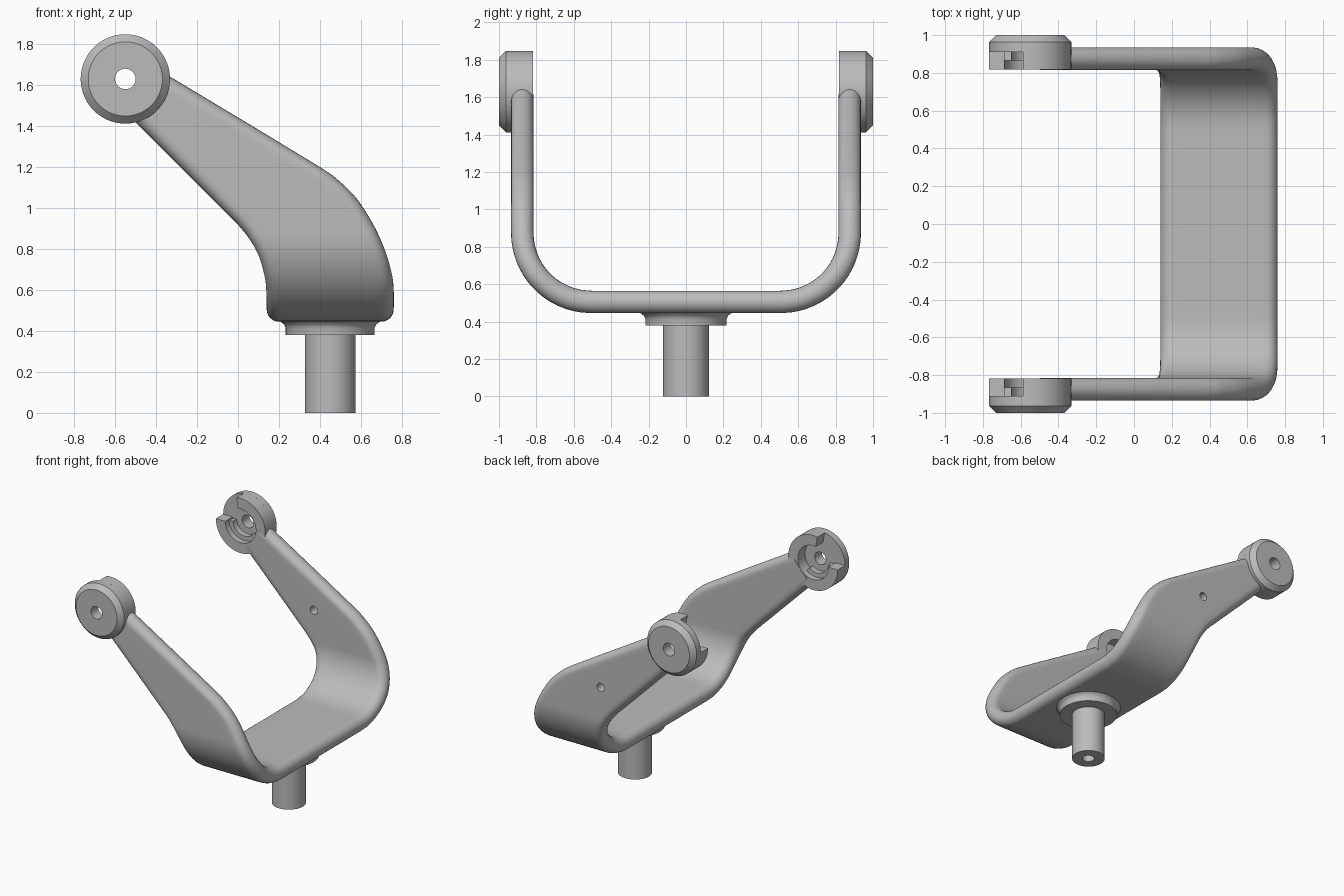
import bpy, bmesh, math
from mathutils import Vector

cube = bpy.data.objects.get("Cube")
if cube:
    bpy.data.objects.remove(cube, do_unlink=True)

GREY = (0.5, 0.5, 0.5, 1.0)
mat = bpy.data.materials.new("plain grey")
mat.use_nodes = True
mat.diffuse_color = GREY
bsdf = next(n for n in mat.node_tree.nodes if n.type == 'BSDF_PRINCIPLED')
bsdf.inputs["Base Color"].default_value = GREY
bsdf.inputs["Roughness"].default_value = 0.6


def finish(name, bm):
    bmesh.ops.remove_doubles(bm, verts=bm.verts, dist=1e-5)
    bmesh.ops.recalc_face_normals(bm, faces=bm.faces)
    me = bpy.data.meshes.new(name)
    bm.to_mesh(me)
    bm.free()
    me.materials.append(mat)
    ob = bpy.data.objects.new(name, me)
    bpy.context.collection.objects.link(ob)
    return ob


def smooth(ob):
    bpy.ops.object.select_all(action='DESELECT')
    ob.select_set(True)
    bpy.context.view_layer.objects.active = ob
    bpy.ops.object.shade_smooth_by_angle(angle=math.radians(32))


def skin(bm, rings, wrap):
    """Join successive closed rings of points with faces."""
    vs = [[bm.verts.new(p) for p in ring] for ring in rings]
    n = len(vs[0])
    for i in range(len(vs) if wrap else len(vs) - 1):
        a, b = vs[i], vs[(i + 1) % len(vs)]
        for j in range(n):
            k = (j + 1) % n
            bm.faces.new((a[j], a[k], b[k], b[j]))
    if not wrap:
        bm.faces.new(vs[0])
        bm.faces.new(vs[-1])


def lathe(bm, profile, place, start=0, end=360, steps=72):
    """Turn a closed (radius, height) profile through an angle range."""
    full = end - start == 360
    count = steps if full else steps + 1
    rings = []
    for i in range(count):
        a = math.radians(start + (end - start) * i / steps)
        rings.append([place(r * math.cos(a), r * math.sin(a), h) for r, h in profile])
    skin(bm, rings, full)


# U-shaped centre line of the yoke
HALF, BEND, BASE, R = 0.505, 0.37, 0.505, 0.06
ARC_END = HALF + BEND * math.pi / 2


def s_of_z(z):
    if z >= BASE + BEND:
        return ARC_END + z - BASE - BEND
    return HALF + BEND * math.acos(max(-1, min(1, (BASE + BEND - z) / BEND)))


def bend(x, s, n):
    """Fold a flat strip point into the U, offset by n to the outside."""
    sign, s = (1 if s >= 0 else -1), abs(s)
    if s <= HALF:
        return Vector((x, sign * s, BASE - n))
    if s <= ARC_END:
        t = (s - HALF) / BEND
        rad = BEND + n
        return Vector((x, sign * (HALF + rad * math.sin(t)), BASE + BEND - rad * math.cos(t)))
    return Vector((x, sign * (HALF + BEND + n), BASE + BEND + s - ARC_END))


# Matching points on the two edges of the arm: x, z, x, z
RIBS = [(.14, .505, .76, .505), (.138, .60, .76, .60), (.127, .68, .748, .69),
        (.10, .77, .715, .80), (.055, .85, .66, .92), (.0, .918, .58, 1.045),
        (-.05, .968, .49, 1.135), (-.10, 1.018, .40, 1.20), (-.25, 1.168, .12, 1.37),
        (-.53, 1.448, -.35, 1.652)]
flat = [Vector((.14, 0, .76, 0))]
flat += [Vector((a, s_of_z(b), c, s_of_z(d))) for a, b, c, d in RIBS]


def catmull(pts, sub):
    out = []
    for i in range(len(pts) - 1):
        p0, p1, p2, p3 = pts[max(i - 1, 0)], pts[i], pts[i + 1], pts[min(i + 2, len(pts) - 1)]
        straight = i == 0 or i >= len(pts) - 3
        for k in range(sub):
            t = k / sub
            if straight:
                out.append(p1.lerp(p2, t))
            else:
                out.append(0.5 * (2 * p1 + (p2 - p0) * t + (2 * p0 - 5 * p1 + 4 * p2 - p3) * t * t
                                  + (3 * p1 - p0 - 3 * p2 + p3) * t ** 3))
    return out + [pts[-1]]


side = catmull(flat, 6)
mirrored = [Vector((v[0], -v[1], v[2], -v[3])) for v in side[:0:-1]]


def rib_ring(v):
    """Stadium cross-section between the two edge points."""
    a, b = Vector((v[0], v[1])), Vector((v[2], v[3]))
    length = (b - a).length
    d = (b - a) / length
    loop = []
    for i in range(13):
        t = math.pi * i / 12
        loop.append((R - R * math.sin(t), -R * math.cos(t)))
    for i in range(1, 12):
        loop.append((R + (length - 2 * R) * i / 12, R))
    loop += [(length - u, -n) for u, n in loop]
    pts = []
    for u, n in loop:
        p = a + d * u
        pts.append(bend(p.x, p.y, n))
    return pts


bm = bmesh.new()
skin(bm, [rib_ring(v) for v in mirrored + side], False)
yoke = finish("yoke", bm)

# Small hole through the left-hand arm
bm = bmesh.new()
lathe(bm, [(0, .7), (.033, .7), (.033, 1.05), (0, 1.05)],
      lambda u, w, h: (.10 + u, h, 1.13 + w), steps=32)
cutter = finish("hole_cutter", bm)
cutter.hide_render = True
mod = yoke.modifiers.new("arm_hole", 'BOOLEAN')
mod.operation = 'DIFFERENCE'
mod.solver = 'EXACT'
mod.object = cutter
bpy.context.view_layer.objects.active = yoke
bpy.ops.object.modifier_apply(modifier=mod.name)
bpy.data.objects.remove(cutter, do_unlink=True)
smooth(yoke)

# Pivot bosses: chamfered plate with bore, open rim and inner ledge
for name, sign in (("front_pivot_boss", -1), ("back_pivot_boss", 1)):
    def place(u, w, h):
        return (-.55 + u, sign * h, 1.63 + w)
    bm = bmesh.new()
    lathe(bm, [(.05, .91), (.218, .91), (.218, .963), (.181, 1.0), (.05, 1.0)], place)
    plate = finish(name, bm)
    smooth(plate)
    bm = bmesh.new()
    lathe(bm, [(.135, .818), (.218, .818), (.218, .91), (.135, .91)], place, 180, 460)
    smooth(finish(name + "_rim", bm))
    bm = bmesh.new()
    lathe(bm, [(.10, .865), (.137, .865), (.137, .912), (.10, .912)], place, 185, 310, 32)
    smooth(finish(name + "_ledge", bm))

# Mounting stem with blind bore and flared flange
bm = bmesh.new()
lathe(bm, [(0, .3), (.045, .28), (.045, 0), (.123, 0), (.123, .38), (.217, .38),
           (.217, .415), (.225, .432), (.245, .447), (.245, .47), (0, .47)],
      lambda u, w, h: (.45 + u, w, h), steps=64)
smooth(finish("mounting_stem", bm))
